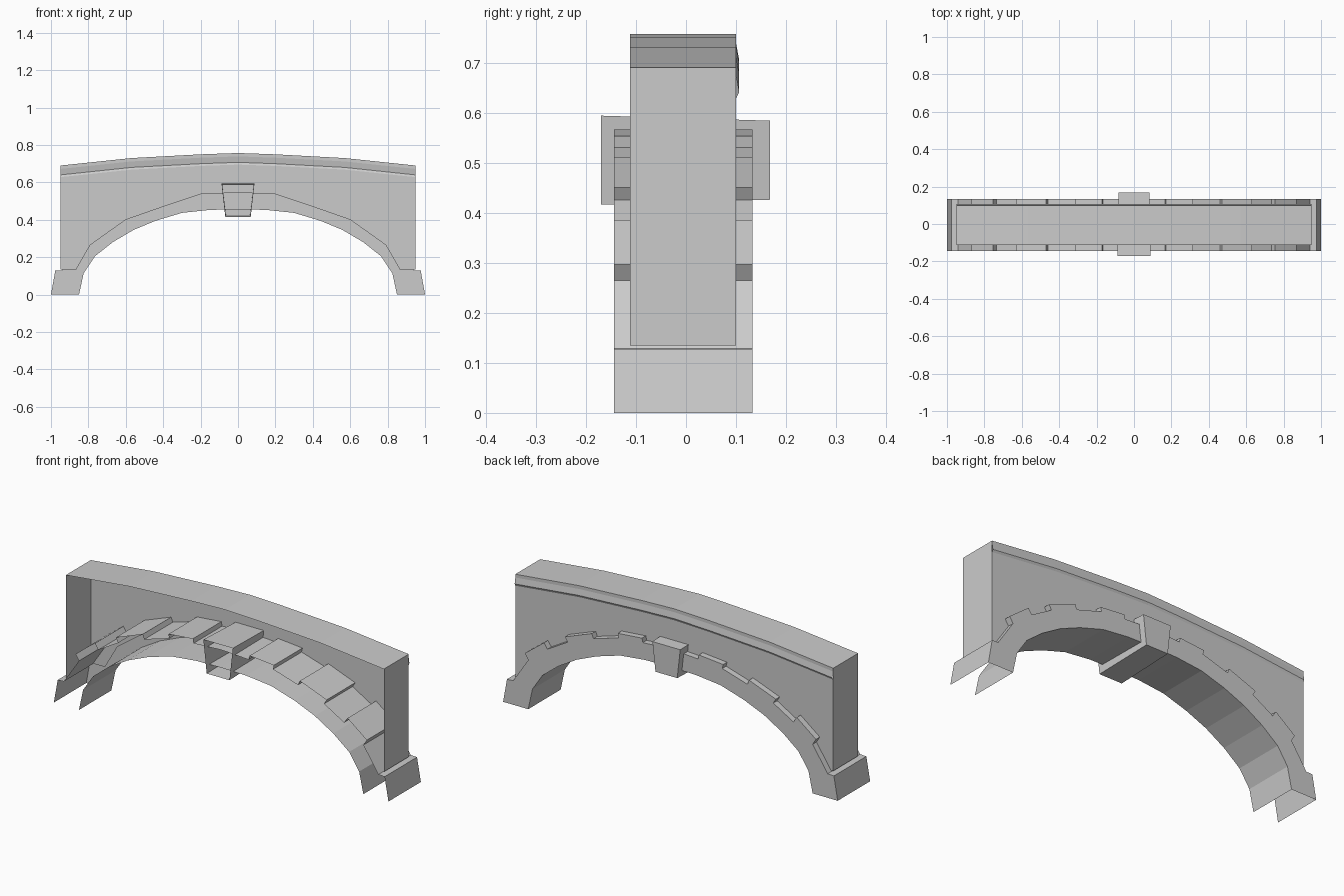
import bpy

if "Cube" in bpy.data.objects:
    bpy.data.objects.remove(bpy.data.objects["Cube"])

stone = bpy.data.materials.new("grey stone")
stone.use_nodes = True
colour = (0.6, 0.6, 0.6, 1)
stone.diffuse_color = colour
stone.node_tree.nodes["Principled BSDF"].inputs["Base Color"].default_value = colour


def mirrored(half):
    """Full left-to-right profile from a half starting near the centre."""
    return [(-x, z) for x, z in reversed(half)] + [p for p in half if p[0] > 0]


def at(profile, y):
    return [(x, y, z) for x, z in profile]


class Sheet:
    """Collects open shell faces for one part."""

    def __init__(self):
        self.verts, self.faces = [], []

    def polygon(self, points):
        start = len(self.verts)
        self.verts += points
        self.faces.append(range(start, len(self.verts)))

    def strip(self, a, b):
        for i in range(len(a) - 1):
            self.polygon([a[i], a[i + 1], b[i + 1], b[i]])

    def build(self, name):
        mesh = bpy.data.meshes.new(name)
        mesh.from_pydata(self.verts, [], [list(f) for f in self.faces])
        mesh.materials.append(stone)
        obj = bpy.data.objects.new(name, mesh)
        bpy.context.collection.objects.link(obj)


# Wall shell: ends, curved top and back, open at the front and below
FRONT, BACK = -0.112, 0.1
crown = mirrored([(0, 0.757), (0.2, 0.75), (0.57, 0.73), (0.95, 0.69)])
outline = [(-0.95, 0.135)] + crown + [(0.95, 0.135)]
wall_base = mirrored([(0, 0.545), (0.2, 0.537), (0.4, 0.47), (0.6, 0.4),
                      (0.79, 0.265), (0.865, 0.135), (0.95, 0.135)])


def crown_line(drop, y):
    return [(x, y, z - drop) for x, z in crown]


wall = Sheet()
wall.strip(at(outline, FRONT), at(outline, BACK))
bands = [crown_line(0, BACK), crown_line(0.018, BACK),
         crown_line(0.05, BACK + 0.006), crown_line(0.062, BACK)]
for upper, lower in zip(bands, bands[1:]):
    wall.strip(upper, lower)
wall.polygon(bands[-1] + at(wall_base, BACK)[::-1])
wall.build("bridge_wall")

# Arch ring with stepped stones and feet, open at the front and underneath
FRONT, BACK = -0.144, 0.133
ring_outer = mirrored([(0, 0.552), (0.165, 0.543), (0.17, 0.566), (0.315, 0.553),
                       (0.31, 0.53), (0.46, 0.485), (0.47, 0.51), (0.63, 0.45),
                       (0.615, 0.425), (0.735, 0.355), (0.755, 0.385),
                       (0.87, 0.297), (0.85, 0.265), (0.94, 0.13),
                       (0.977, 0.128), (1, 0)])
ring_inner = mirrored([(0, 0.456), (0.15, 0.453), (0.3, 0.437), (0.44, 0.395),
                       (0.56, 0.345), (0.67, 0.28), (0.765, 0.205),
                       (0.825, 0.115), (0.85, 0)])
arch = Sheet()
arch.strip(at(ring_outer, FRONT), at(ring_outer, BACK))
arch.strip(at(ring_inner, BACK), at(ring_inner, FRONT))
arch.polygon(at(ring_outer, BACK) + at(ring_inner, BACK)[::-1])
arch.build("arch_ring")

# Tapered keystone sleeve, closed only at the back
front_loop = [(-0.068, 0.416), (-0.088, 0.594), (0.088, 0.594), (0.068, 0.416)]
back_loop = [(-0.065, 0.426), (-0.083, 0.584), (0.083, 0.584), (0.065, 0.426)]
key = Sheet()
key.strip(at(front_loop + front_loop[:1], -0.17), at(back_loop + back_loop[:1], 0.168))
key.polygon(at(back_loop, 0.168))
key.build("keystone")
